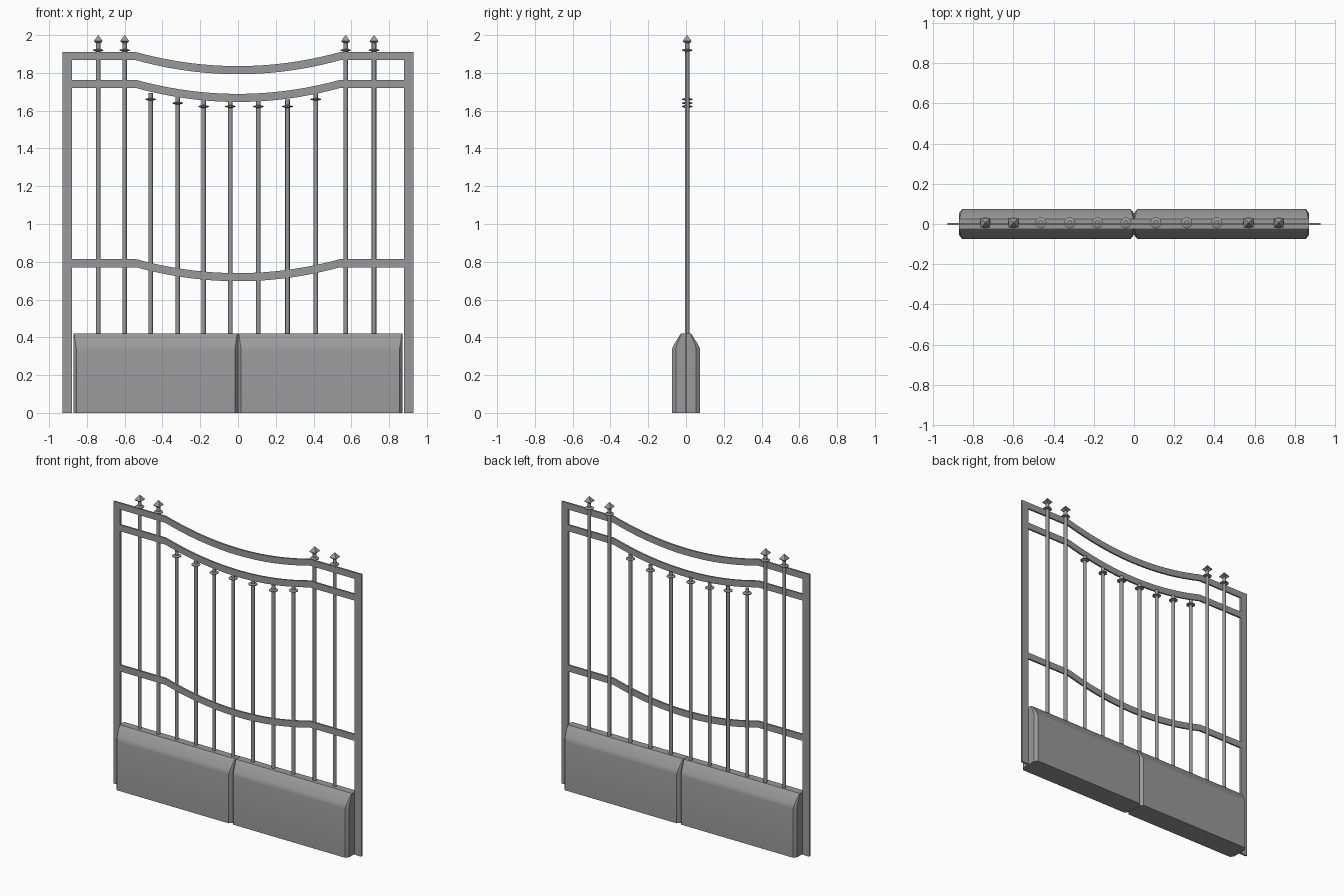
import bpy, bmesh, math

cube = bpy.data.objects.get("Cube")
if cube:
    bpy.data.objects.remove(cube, do_unlink=True)

iron = bpy.data.materials.new("grey iron")
iron.use_nodes = True
GREY = (0.32, 0.32, 0.32, 1)
iron.diffuse_color = GREY
iron.node_tree.nodes["Principled BSDF"].inputs["Base Color"].default_value = GREY


def finish(bm, name, smooth=None):
    bmesh.ops.recalc_face_normals(bm, faces=bm.faces)
    me = bpy.data.meshes.new(name)
    bm.to_mesh(me)
    bm.free()
    me.materials.append(iron)
    ob = bpy.data.objects.new(name, me)
    bpy.context.collection.objects.link(ob)
    if smooth:
        bpy.ops.object.select_all(action="DESELECT")
        ob.select_set(True)
        bpy.context.view_layer.objects.active = ob
        bpy.ops.object.shade_smooth_by_angle(angle=math.radians(smooth))
    return ob


def loft(name, rings, smooth=None):
    """Join equal-sized rings of points into a closed solid."""
    bm = bmesh.new()
    loops = [[bm.verts.new(p) for p in ring] for ring in rings]
    n = len(loops[0])
    for a, b in zip(loops, loops[1:]):
        for i in range(n):
            j = (i + 1) % n
            bm.faces.new((a[i], a[j], b[j], b[i]))
    bm.faces.new(loops[0])
    bm.faces.new(loops[-1])
    return finish(bm, name, smooth)


def lathe(name, x, y, profile, sides=12, smooth=40, turn=0):
    angles = [turn + 2 * math.pi * i / sides for i in range(sides)]
    return loft(name, [[(x + r * math.cos(a), y + r * math.sin(a), z) for a in angles]
                       for r, z in profile], smooth)


def rect(hx, hy, x, z):
    return [(x - hx, -hy, z), (x + hx, -hy, z), (x + hx, hy, z), (x - hx, hy, z)]


# Side posts
for side, label in ((1, "left"), (-1, "right")):
    loft(label + "_post", [rect(0.025, 0.006, side * 0.903, z) for z in (0, 1.91)])

# Rails: level ends, sagging middle
BEND, SAG, HEIGHT, HALF = 0.54, 0.074, 0.043, 0.006
STEPS = 24
xs = [-0.928] + [BEND * (2 * i / STEPS - 1) for i in range(STEPS + 1)] + [0.928]
for name, top in (("top_rail", 1.91), ("upper_rail", 1.763), ("lower_rail", 0.814)):
    rings = []
    for x in xs:
        z = top - SAG * max(0, 1 - (x / BEND) ** 2)
        rings.append([(x, -HALF, z), (x, HALF, z), (x, HALF, z - HEIGHT), (x, -HALF, z - HEIGHT)])
    loft(name, rings, 30)

# Upright bars
BAR_Y, BAR_R = 0.006, 0.012


def collar(x, z):
    lathe("collar", x, BAR_Y, [(BAR_R, z - 0.007), (0.028, z - 0.002),
                               (0.028, z + 0.002), (BAR_R, z + 0.007)])


for x in (-0.74, -0.6, 0.57, 0.72):
    lathe("tall_bar", x, BAR_Y, [(BAR_R, 0.002), (BAR_R, 1.968)])
    collar(x, 1.92)
    lathe("spike", x, BAR_Y, [(0.018, 1.958), (0.034, 1.968), (0.001, 2.0)], 4, None, math.pi / 4)

for x, top, ring in ((-0.463, 1.693, 1.66), (-0.32, 1.673, 1.64), (-0.182, 1.66, 1.622),
                     (-0.04, 1.655, 1.622), (0.108, 1.655, 1.622),
                     (0.262, 1.66, 1.622), (0.412, 1.69, 1.66)):
    lathe("short_bar", x, BAR_Y, [(BAR_R, 0.002), (BAR_R, top)])
    collar(x, ring)

# Base panels: chamfered upright corners, sloping shoulders
for side, label in ((1, "left"), (-1, "right")):
    rings = []
    for z, y, cut in ((0, 0.075, 0.016), (0.33, 0.075, 0.016), (0.345, 0.072, 0.015),
                      (0.36, 0.065, 0.012), (0.415, 0.031, 0.004), (0.42, 0.025, 0.003)):
        x0, x1 = 0.001, 0.871
        half = [(x0, -y + cut * 1.3), (x0 + cut, -y), (x1 - cut, -y), (x1, -y + cut * 1.3)]
        outline = half + [(px, -py) for px, py in reversed(half)]
        rings.append([(side * px, py, z) for px, py in outline])
    loft(label + "_base_panel", rings, 35)
